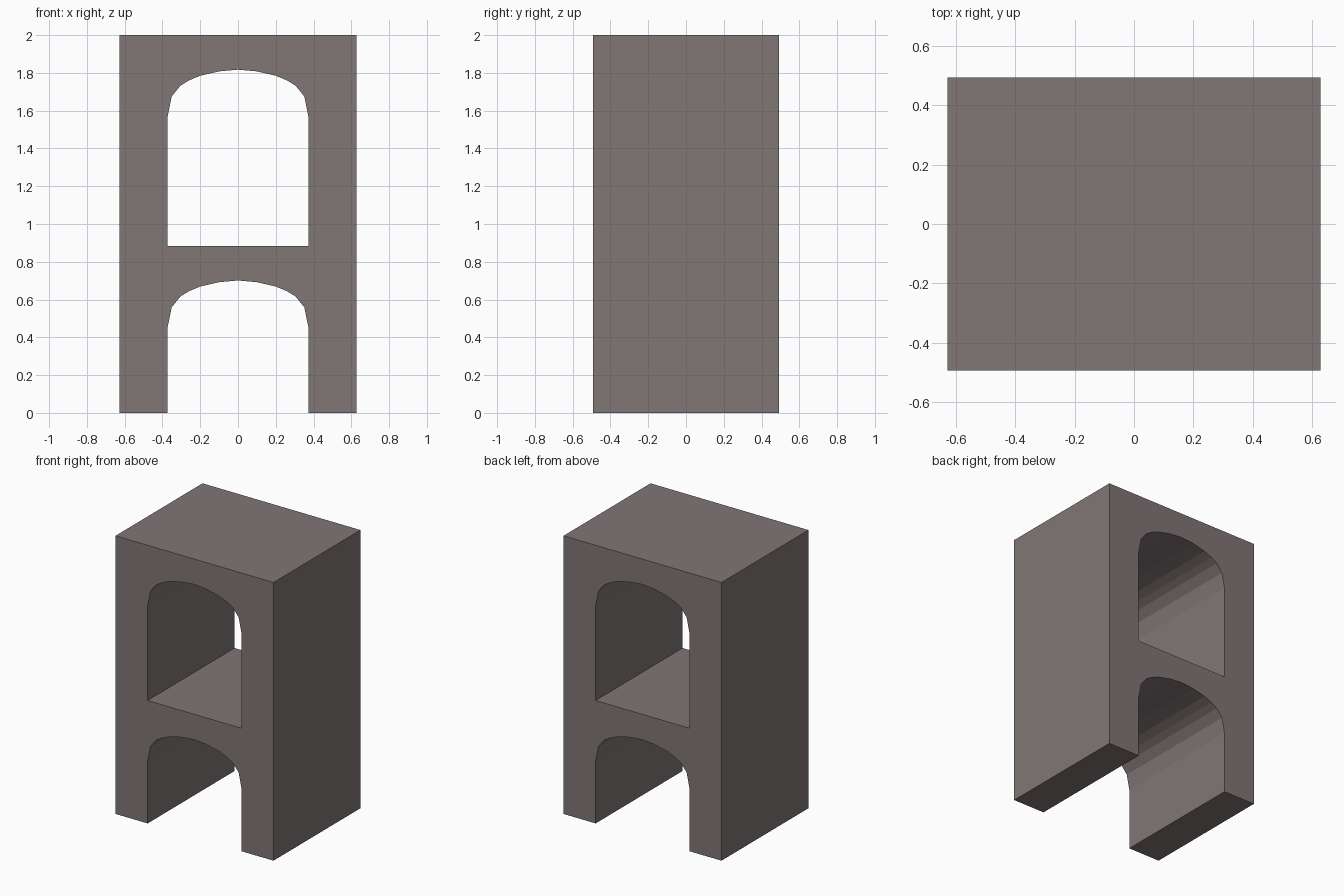
import bpy, bmesh, math

if "Cube" in bpy.data.objects:
    bpy.data.objects.remove(bpy.data.objects["Cube"])

HALF_W, HALF_D, HEIGHT = 0.628, 0.4935, 2.0

# Right half of the flattened arch, from springing to crown (x, rise)
HALF_ARCH = [(0.373, 0), (0.351, 0.108), (0.305, 0.165), (0.26, 0.193),
             (0.20, 0.218), (0.10, 0.241), (0, 0.250)]


def arch_opening(base, spring):
    """Outline of an arched opening, from bottom right over to bottom left."""
    right = [(x, spring + z) for x, z in HALF_ARCH]
    left = [(-x, z) for x, z in reversed(right[:-1])]
    w = HALF_ARCH[0][0]
    return [(w, base)] + right + left + [(-w, base)]


# Front profile: outer wall with the lower arch cut in, plus the upper window
lower = arch_opening(0, 0.451)
outer = [(-HALF_W, 0), (-HALF_W, HEIGHT), (HALF_W, HEIGHT), (HALF_W, 0)] + lower
upper = arch_opening(0.884, 1.567)

curve = bpy.data.curves.new("arched_tower_block", 'CURVE')
curve.dimensions = '2D'
curve.fill_mode = 'BOTH'
curve.extrude = HALF_D
for loop in (outer, upper):
    spline = curve.splines.new('POLY')
    spline.points.add(len(loop) - 1)
    for p, (x, z) in zip(spline.points, loop):
        p.co = (x, z, 0, 1)
    spline.use_cyclic_u = True

# Stand the profile upright and turn it into a clean solid
block = bpy.data.objects.new("arched_tower_block", curve)
block.rotation_euler.x = math.pi / 2
bpy.context.collection.objects.link(block)
bpy.context.view_layer.objects.active = block
block.select_set(True)
bpy.ops.object.convert(target='MESH')
bpy.ops.object.transform_apply(location=False, rotation=True, scale=False)

bm = bmesh.new()
bm.from_mesh(block.data)
bmesh.ops.remove_doubles(bm, verts=bm.verts, dist=1e-4)
bmesh.ops.recalc_face_normals(bm, faces=bm.faces)
for f in bm.faces:
    f.smooth = False
    f.material_index = 0
bm.to_mesh(block.data)
bm.free()

# Dark warm stone
stone = bpy.data.materials.new("dark_stone")
stone.diffuse_color = (0.22, 0.18, 0.182, 1)
stone.use_nodes = True
stone.node_tree.nodes["Principled BSDF"].inputs["Base Color"].default_value = stone.diffuse_color
block.data.materials.clear()
block.data.materials.append(stone)
